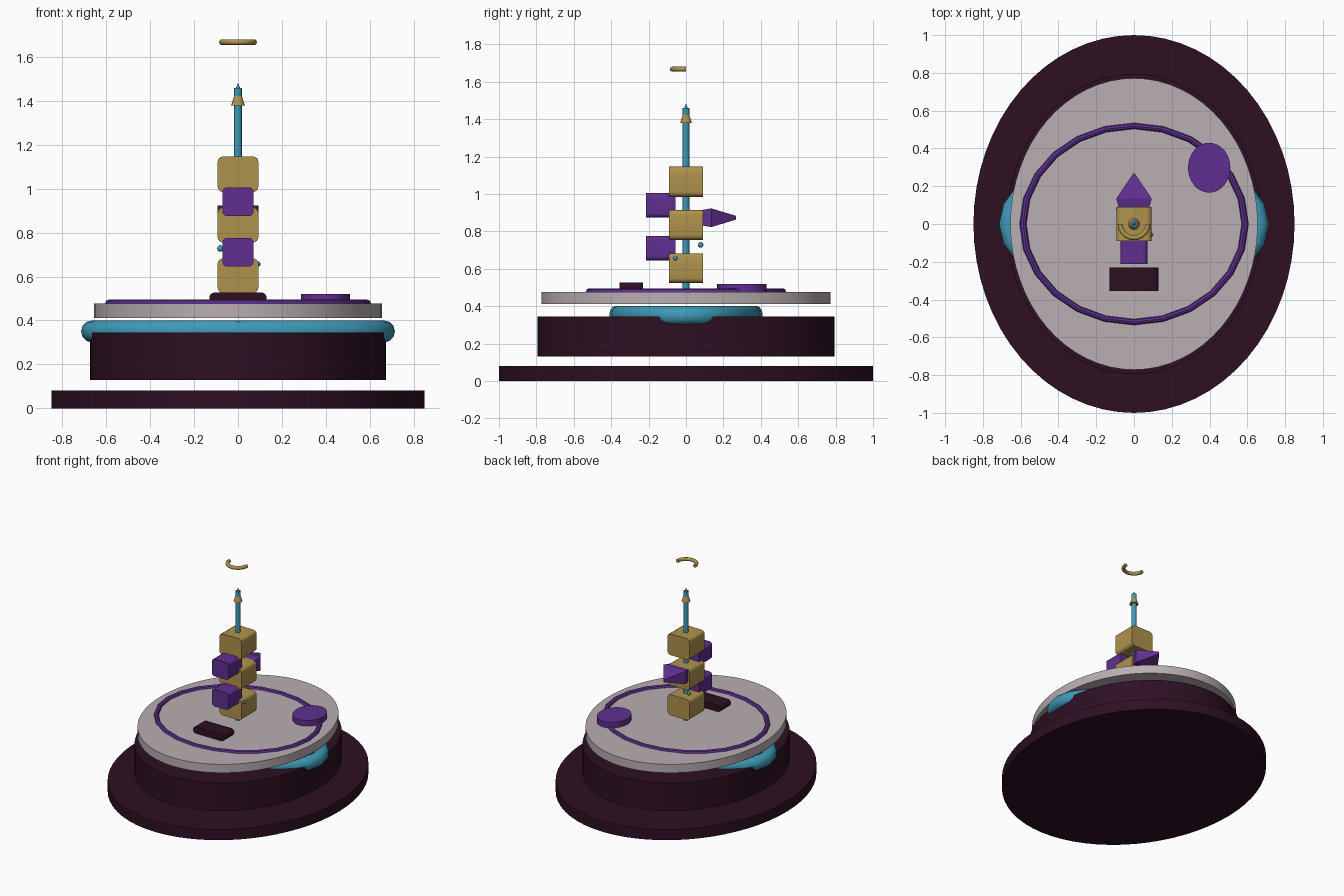
import bpy, bmesh, math
from mathutils import Matrix

if "Cube" in bpy.data.objects:
    bpy.data.objects.remove(bpy.data.objects["Cube"])


def material(name, rgb):
    m = bpy.data.materials.new(name)
    m.diffuse_color = (*rgb, 1)
    m.use_nodes = True
    m.node_tree.nodes["Principled BSDF"].inputs["Base Color"].default_value = m.diffuse_color
    return m


PLUM = material("dark plum", (0.026, 0.005, 0.016))
STONE = material("pale stone", (0.49, 0.425, 0.445))
GOLD = material("gold", (0.43, 0.29, 0.075))
PURPLE = material("purple", (0.115, 0.028, 0.28))
TEAL = material("teal", (0.048, 0.32, 0.47))


def finish(name, bm, mat, smooth=True):
    bmesh.ops.recalc_face_normals(bm, faces=bm.faces)
    mesh = bpy.data.meshes.new(name)
    bm.to_mesh(mesh)
    bm.free()
    obj = bpy.data.objects.new(name, mesh)
    bpy.context.collection.objects.link(obj)
    mesh.materials.append(mat)
    if smooth:
        bpy.ops.object.select_all(action='DESELECT')
        bpy.context.view_layer.objects.active = obj
        obj.select_set(True)
        bpy.ops.object.shade_smooth_by_angle(angle=math.radians(35))
    return obj


def disc(name, mat, z0, z1, rx, ry, x=0, y=0, sides=64, taper=1.0):
    """Elliptical cylinder or frustum between two heights."""
    bm = bmesh.new()
    bmesh.ops.create_cone(bm, cap_ends=True, segments=sides, radius1=1, radius2=taper, depth=1)
    bm.transform(Matrix.Translation((x, y, (z0 + z1) / 2)) @ Matrix.Diagonal((rx, ry, z1 - z0, 1)))
    return finish(name, bm, mat)


def ring(name, mat, z, major, minor, sy=1.0, start=0, arc=2 * math.pi, segs=24, sides=12):
    """Torus or torus arc, optionally squashed in y."""
    closed = arc > 6.28
    bm = bmesh.new()
    loops = []
    for i in range(segs if closed else segs + 1):
        a = start + arc * i / segs
        loop = []
        for j in range(sides):
            b = 2 * math.pi * j / sides
            r = major + minor * math.cos(b)
            loop.append(bm.verts.new((r * math.cos(a), r * math.sin(a) * sy, z + minor * math.sin(b))))
        loops.append(loop)
    for i in range(segs):
        p, q = loops[i], loops[(i + 1) % len(loops)]
        for j in range(sides):
            k = (j + 1) % sides
            bm.faces.new((p[j], q[j], q[k], p[k]))
    if not closed:
        bm.faces.new(loops[0])
        bm.faces.new(loops[-1])
    return finish(name, bm, mat)


def block(name, mat, x, y, z, bevel, axis=1):
    """Box from (min, max) ranges, with the edges along one axis rounded."""
    bm = bmesh.new()
    bmesh.ops.create_cube(bm, size=1)
    size = [r[1] - r[0] for r in (x, y, z)]
    mid = [(r[0] + r[1]) / 2 for r in (x, y, z)]
    bm.transform(Matrix.Translation(mid) @ Matrix.Diagonal((*size, 1)))
    edges = [e for e in bm.edges if abs((e.verts[0].co - e.verts[1].co)[axis]) > 0.01]
    bmesh.ops.bevel(bm, geom=edges, offset=bevel, segments=4, profile=0.5, affect='EDGES')
    return finish(name, bm, mat)


def ball(name, mat, loc, r):
    bm = bmesh.new()
    bmesh.ops.create_uvsphere(bm, u_segments=16, v_segments=10, radius=r)
    bm.transform(Matrix.Translation(loc))
    return finish(name, bm, mat)


# Stacked oval base
disc("base_plate", PLUM, 0.0, 0.08, 0.85, 1.0)
disc("drum", PLUM, 0.13, 0.345, 0.675, 0.795)
ring("teal_collar", TEAL, 0.35, 0.665, 0.05, sy=0.41 / 0.715)
disc("top_plate", STONE, 0.412, 0.477, 0.655, 0.772)

# Details lying on the top plate
ring("inlay_ring", PURPLE, 0.477, 0.588, 0.018, sy=0.535 / 0.606, sides=8)
disc("round_pad", PURPLE, 0.477, 0.52, 0.112, 0.132, 0.398, 0.298, sides=32)
block("small_step", PLUM, (-0.13, 0.13), (-0.355, -0.23), (0.477, 0.527), 0.022)

# Central mast with finial
disc("mast", TEAL, 0.477, 1.46, 0.018, 0.018, sides=16)
disc("mast_tip", TEAL, 1.46, 1.48, 0.009, 0.009, sides=12, taper=0.2)
disc("mast_collar", GOLD, 1.38, 1.43, 0.031, 0.031, sides=16, taper=0.5)

# Gold blocks threaded on the mast
for i, (z0, z1) in enumerate(((0.525, 0.683), (0.755, 0.915), (0.985, 1.147))):
    block(f"gold_block_{i + 1}", GOLD, (-0.093, 0.093), (-0.09, 0.09), (z0, z1), 0.026)

# Purple blocks on the front
for i, z0 in enumerate((0.645, 0.875)):
    block(f"front_block_{i + 1}", PURPLE, (-0.071, 0.071), (-0.213, -0.055), (z0, z0 + 0.131), 0.022)

# Pointed spike at the back, lofted through rectangular sections
bm = bmesh.new()
sections = []
for y, hx, hz in ((0.05, 0.07, 0.035), (0.135, 0.094, 0.05), (0.267, 0.004, 0.01)):
    sections.append([bm.verts.new((sx * hx, y, 0.873 + sz * hz))
                     for sx, sz in ((-1, -1), (1, -1), (1, 1), (-1, 1))])
for p, q in zip(sections, sections[1:]):
    for j in range(4):
        k = (j + 1) % 4
        bm.faces.new((p[j], p[k], q[k], q[j]))
bm.faces.new(sections[0])
bm.faces.new(sections[-1])
finish("back_spike", bm, PURPLE, smooth=False)

# Small teal beads
ball("bead_left", TEAL, (-0.08, 0.078, 0.728), 0.015)
ball("bead_right", TEAL, (0.09, -0.057, 0.657), 0.012)

# Floating half ring above the mast
ring("half_halo", GOLD, 1.668, 0.073, 0.013, start=math.pi, arc=math.pi, segs=16)
